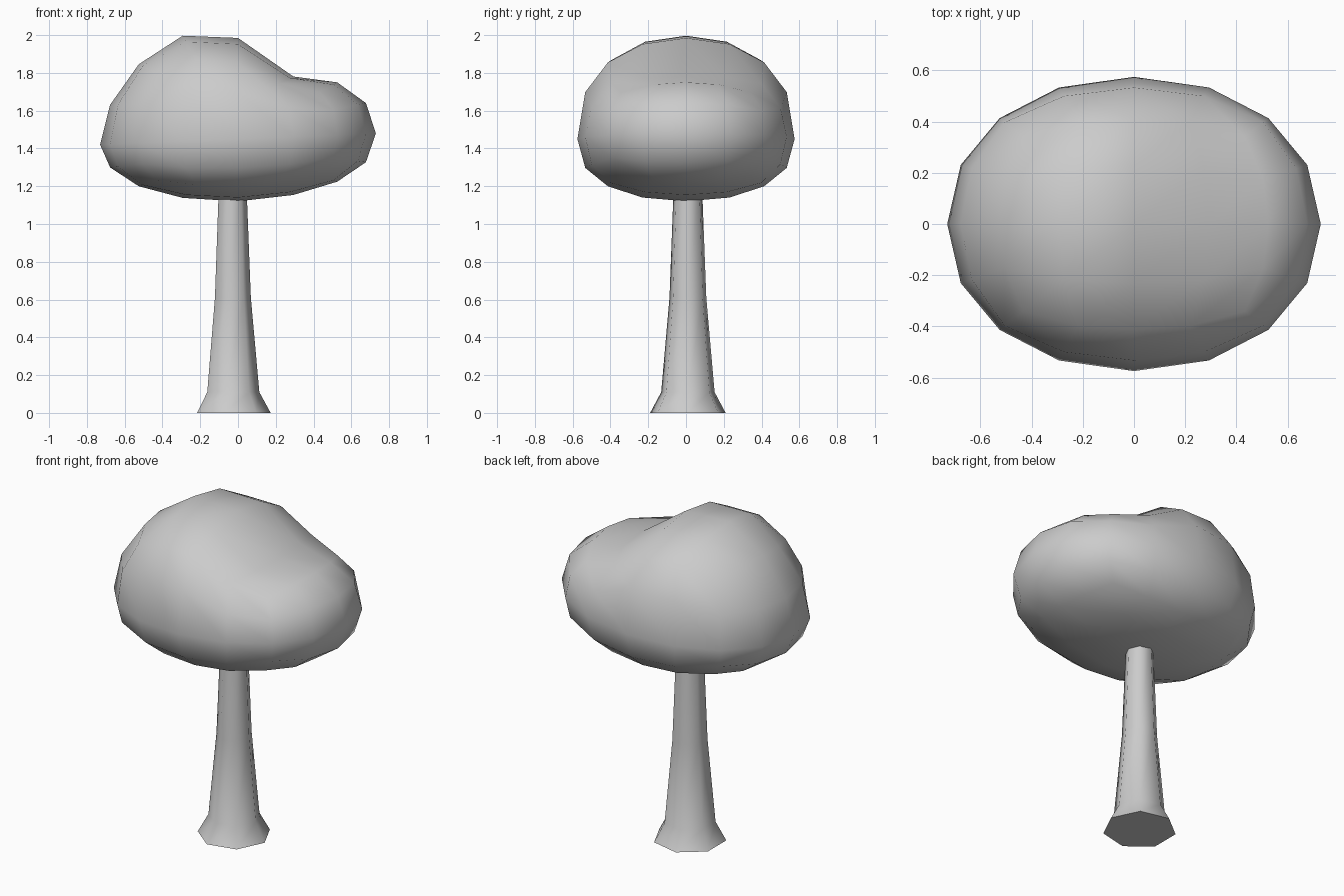
import bpy, bmesh, math
from mathutils import Vector

cube = bpy.data.objects.get("Cube")
if cube:
    bpy.data.objects.remove(cube, do_unlink=True)

grey = bpy.data.materials.new("plain_grey")
grey.use_nodes = True
colour = (0.6, 0.6, 0.6, 1)
grey.diffuse_color = colour
grey.node_tree.nodes["Principled BSDF"].inputs["Base Color"].default_value = colour


def finish(name, bm):
    bmesh.ops.recalc_face_normals(bm, faces=bm.faces)
    mesh = bpy.data.meshes.new(name)
    bm.to_mesh(mesh)
    bm.free()
    mesh.materials.append(grey)
    obj = bpy.data.objects.new(name, mesh)
    bpy.context.collection.objects.link(obj)
    return obj


def spow(a, p):
    return math.copysign(abs(a) ** p, a)


def lerp_table(table, u):
    for (a, fa), (b, fb) in zip(table, table[1:]):
        if u <= b:
            return fa + (fb - fa) * max(0, u - a) / (b - a)
    return table[-1][1]


# Canopy: rounded cube grid, tall on the right lobe and low on the left one
crown_rise = [(-0.92, 0.45), (-0.71, 0.55), (-0.38, 0.595), (0, 0.535),
              (0.38, 0.34), (0.71, 0.368), (0.92, 0.351)]
under_drop = [(-0.92, 0.265), (-0.71, 0.302), (-0.38, 0.32), (0, 0.33), (0.92, 0.325)]
bm = bmesh.new()
bmesh.ops.create_cube(bm, size=2)
bmesh.ops.subdivide_edges(bm, edges=bm.edges[:], cuts=3, use_grid_fill=True)
for v in bm.verts:
    u, w, h = Vector([math.tan(c * math.pi / 4) for c in v.co]).normalized()
    scale = lerp_table(crown_rise if h > 0 else under_drop, u)
    v.co = (0.73 * spow(u, 0.95), 0.575 * spow(w, 0.95),
            1.45 + 0.03 * u + scale * spow(h, 0.8))
for f in bm.faces:
    f.smooth = True
finish("canopy", bm)

# Trunk: seven-sided tapering column with a flared foot
SIDES = 7
bm = bmesh.new()
rings = []
for z, r in [(0, 0.205), (0.11, 0.145), (0.61, 0.1), (1.2, 0.077)]:
    rings.append([bm.verts.new((-0.032 + r * math.cos(math.tau * i / SIDES),
                                0.01 + r * math.sin(math.tau * i / SIDES), z))
                  for i in range(SIDES)])
for low, high in zip(rings, rings[1:]):
    for i in range(SIDES):
        j = (i + 1) % SIDES
        bm.faces.new((low[i], low[j], high[j], high[i])).smooth = True
for ring in (rings[0], rings[-1]):
    cap = bm.faces.new(ring)
    for e in cap.edges:
        e.smooth = False
finish("trunk", bm)
